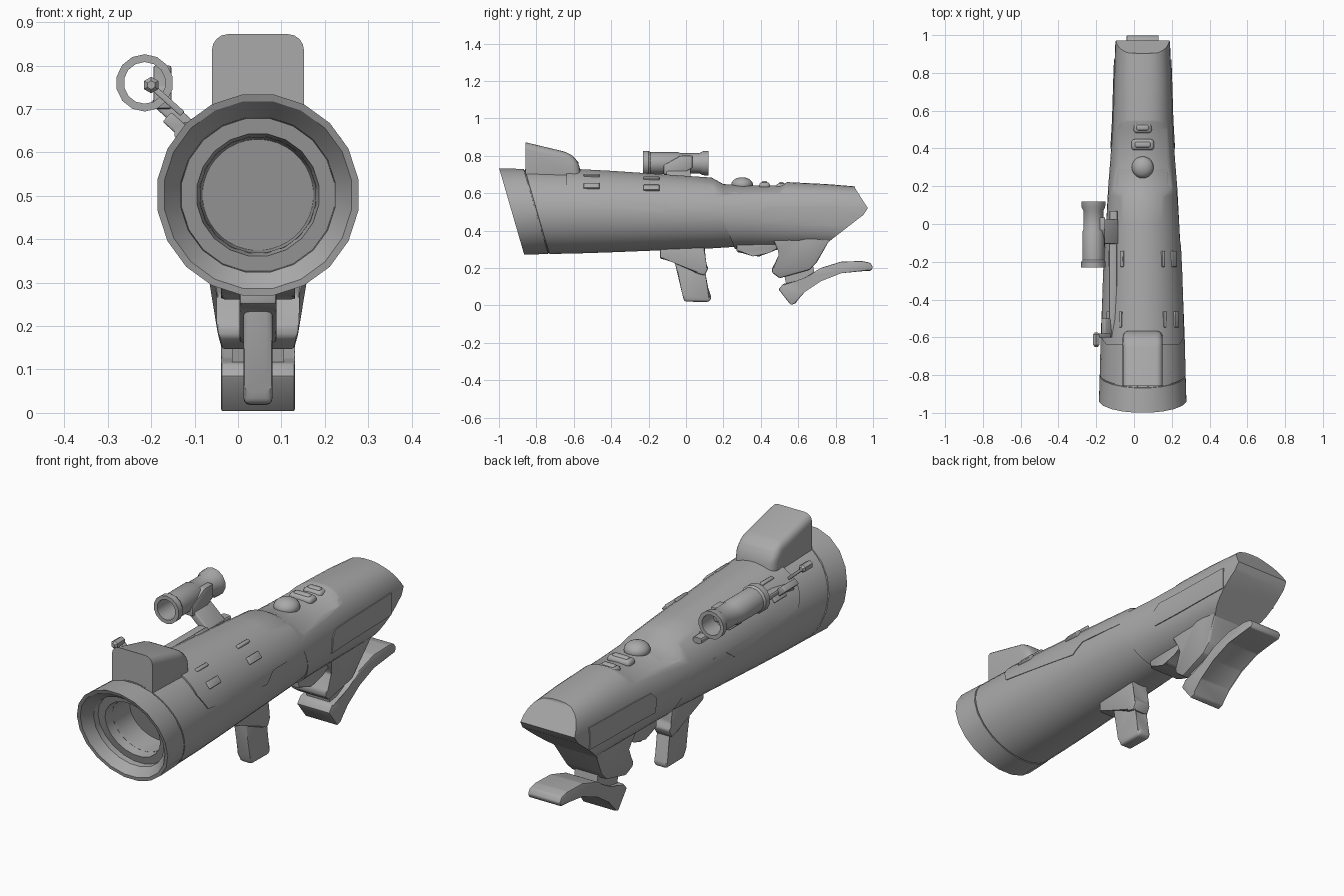
import bpy, bmesh, math
from mathutils import Matrix, Vector

if "Cube" in bpy.data.objects:
    bpy.data.objects.remove(bpy.data.objects["Cube"])

CX = 0.046                      # tube axis x
grey = bpy.data.materials.new("grey")
grey.diffuse_color = (0.40, 0.40, 0.40, 1)
grey.use_nodes = True
grey.node_tree.nodes["Principled BSDF"].inputs["Base Color"].default_value = grey.diffuse_color


def finish(name, bm):
    bmesh.ops.recalc_face_normals(bm, faces=bm.faces)
    me = bpy.data.meshes.new(name)
    bm.to_mesh(me)
    bm.free()
    ob = bpy.data.objects.new(name, me)
    me.materials.append(grey)
    bpy.context.collection.objects.link(ob)
    return ob


def loft(name, secs, n=40, wrap=False):
    """Rings along y; section = (y, cx, cz, rx, rz, power, shear)."""
    bm = bmesh.new()
    rings = []
    for y, cx, cz, rx, rz, p, sh in secs:
        ring = []
        for i in range(n):
            a = 2 * math.pi * (i + 0.5) / n
            c, s = math.cos(a), math.sin(a)
            dx = rx * math.copysign(abs(c) ** (2 / p), c)
            dz = rz * math.copysign(abs(s) ** (2 / p), s)
            ring.append(bm.verts.new((cx + dx, y - sh * dz, cz + dz)))
        rings.append(ring)
    pairs = list(zip(rings, rings[1:])) + ([(rings[-1], rings[0])] if wrap else [])
    for a, b in pairs:
        for i in range(n):
            j = (i + 1) % n
            bm.faces.new((a[i], a[j], b[j], b[i]))
    if not wrap:
        bm.faces.new(rings[0])
        bm.faces.new(rings[-1])
    return finish(name, bm)


def prism(name, pts, x0, x1, bevel=0.0, segs=2, keep=None):
    """(y, z) outline extruded across x; edges matching keep stay sharp."""
    bm = bmesh.new()
    a = [bm.verts.new((x0, y, z)) for y, z in pts]
    b = [bm.verts.new((x1, y, z)) for y, z in pts]
    bm.faces.new(a)
    bm.faces.new(b)
    for i in range(len(pts)):
        j = (i + 1) % len(pts)
        bm.faces.new((a[i], a[j], b[j], b[i]))
    if bevel:
        edges = [e for e in bm.edges if not (keep and all(keep(v.co) for v in e.verts))]
        bmesh.ops.bevel(bm, geom=edges, offset=bevel, segments=segs, profile=0.5, affect='EDGES')
    return finish(name, bm)


def box(name, loc, size, tilt=0.0, bevel=0.006):
    """Beveled block rotated about y by tilt degrees."""
    bm = bmesh.new()
    bmesh.ops.create_cube(bm, size=1)
    bmesh.ops.scale(bm, vec=size, verts=bm.verts)
    if bevel:
        bmesh.ops.bevel(bm, geom=bm.edges[:], offset=bevel, segments=3, profile=0.5, affect='EDGES')
    bmesh.ops.transform(bm, matrix=Matrix.Translation(loc) @ Matrix.Rotation(math.radians(-tilt), 4, 'Y'),
                        verts=bm.verts)
    return finish(name, bm)


def boolean(ob, cutter, op, remove=True):
    mod = ob.modifiers.new("cut", 'BOOLEAN')
    mod.operation, mod.object, mod.solver = op, cutter, 'EXACT'
    bpy.context.view_layer.objects.active = ob
    bpy.ops.object.modifier_apply(modifier=mod.name)
    if remove:
        bpy.data.objects.remove(cutter)


def hull(name, grow):
    """Full length body skin, grown outwards."""
    rows = [(-0.70, .503, .226, .228, 2), (-0.4, .499, .212, .216, 2), (0.0, .493, .193, .195, 2),
            (0.15, .491, .182, .187, 2), (0.35, .485, .166, .178, 2.1), (0.55, .482, .154, .172, 2.3),
            (0.75, .478, .148, .166, 2.5), (1.02, .470, .138, .152, 2.6)]
    return loft(name, [(y, CX, cz, rx + grow, rz + grow, p, 0) for y, cz, rx, rz, p in rows])


def circ(y, r, sh=0.29, cz=0.502, cx=CX):
    return (y, cx, cz, r, r, 2, sh)


# Muzzle ring with stepped, slanted mouth
loft("muzzle_ring", [circ(-.802, .230), circ(-.932, .234), circ(-.930, .218), circ(-.885, .180),
                     circ(-.855, .178), circ(-.855, .142), circ(-.80, .134)], 20, wrap=True)

# Lower tube with bore
tube = loft("lower_tube", [circ(-.69, .128), circ(-.81, .134), circ(-.81, .222), circ(-.798, .222),
                           circ(-.796, .228), circ(-.6, .223, .1, .5), circ(-.4, .215, 0, .498),
                           circ(0, .194, 0, .493), circ(.15, .186, 0, .491), circ(.29, .174, 0, .488)])

# Raised upper cover running into the tail
cover = hull("upper_cover", 0.005)
boolean(cover, prism("cover_outline", [
    (-.64, .85), (-.64, .63), (-.60, .56), (-.14, .495), (-.08, .54), (.17, .53), (.27, .28),
    (.70, .28), (.75, .33), (.95, .485), (.972, .52), (.905, .625), (.88, .85)], -1, 1), 'INTERSECT')

# Curved control recess cut through the top
bm = bmesh.new()
rows = []
for y, h in ((.125, .69), (.20, .648), (.35, .642), (.50, .640), (.57, .672)):
    xs = [-.2 + .4 * i / 16 for i in range(17)]
    rows.append([bm.verts.new((CX + x, y, h - 2.4 * x * x)) for x in xs] +
                [bm.verts.new((CX + .2, y, .9)), bm.verts.new((CX - .2, y, .9))])
for a, b in zip(rows, rows[1:]):
    for i in range(len(a)):
        j = (i + 1) % len(a)
        bm.faces.new((a[i], a[j], b[j], b[i]))
bm.faces.new(rows[0])
bm.faces.new(rows[-1])
recess = finish("recess_cutter", bm)
boolean(cover, recess, 'DIFFERENCE', remove=False)
boolean(tube, recess, 'DIFFERENCE')

# Flush side panels on the tail
panel = hull("tail_side_panels", 0.009)
boolean(panel, prism("panel_outline", [(.40, .425), (.87, .425), (.87, .53), (.43, .53), (.40, .50)], -1, 1),
        'INTERSECT')

# Controls in the recess
bm = bmesh.new()
bmesh.ops.create_uvsphere(bm, u_segments=20, v_segments=12, radius=1)
bmesh.ops.transform(bm, matrix=Matrix.Translation((CX, .30, .645)) @ Matrix.Diagonal((.058, .058, .04, 1)),
                    verts=bm.verts)
finish("dome_button", bm)
for y, w, top in ((.42, .12, .662), (.51, .096, .656)):
    box("oval_button_base", (CX, y, top - .022), (w, .058, .036), 0, .017)
    box("oval_button_cap", (CX, y, top - .008), (w * .7, .03, .022), 0, .010)

# Hood block above the muzzle
prism("top_hood", [(-.858, .64), (-.858, .872), (-.62, .815), (-.572, .765), (-.555, .64)], CX - .106, CX + .106,
      .036, 4, keep=lambda c: c.y < -.85)

# Surface clips on both flanks
for side in (-1, 1):
    for y, r in ((-.505, .222), (-.185, .207)):
        for ang in (59, 38):
            a = math.radians(ang)
            w = .016 if ang == 59 else .034
            box("surface_clip", (CX + side * r * math.cos(a), y, .499 + r * math.sin(a)), (.022, .085, w),
                ang if side > 0 else 180 - ang, .004)

# Pistol grip and its mount
prism("grip_mount", [(-.14, .33), (-.14, .25), (-.07, .238), (.06, .17), (.10, .16), (.12, .20), (.10, .23),
                     (.10, .33)], CX - .043, CX + .043, .008)
prism("grip", [(-.065, .25), (-.02, .06), (-.01, .02), (.125, .018), (.137, .04), (.09, .17), (.09, .25)],
      CX - .033, CX + .033, .014, 3)

# Under-tail fairing, stock support and neck
prism("under_fairing", [(.265, .40), (.27, .285), (.36, .272), (.39, .258), (.44, .29), (.50, .30), (.55, .40)],
      CX - .085, CX + .085, .01)
support = prism("stock_support", [(.44, .40), (.49, .30), (.505, .27), (.46, .20), (.46, .175), (.50, .145),
                                  (.66, .19), (.70, .23), (.765, .345), (.80, .40), (.70, .42)],
                CX - .095, CX + .095, .008)
for v in support.data.vertices:   # widen into the tail, narrow at the foot
    f = 1 + max(0, v.co.z - .27) * 2.6 - max(0, .19 - v.co.z) * 3
    v.co.x = CX + (v.co.x - CX) * f
prism("stock_neck", [(.52, .19), (.54, .09), (.69, .15), (.68, .21)], CX - .06, CX + .06)

# Curved shoulder rest
prism("shoulder_rest", [(.495, .085), (.56, .002), (.585, .01), (.63, .075), (.72, .135), (.83, .178), (.99, .185),
                        (1.0, .205), (.985, .228), (.94, .237), (.83, .234), (.72, .20), (.64, .15), (.59, .125),
                        (.52, .115)], CX - .085, CX + .085, .006)

# Open sighting tube
SX, SZ = -.215, .760
loft("sight_tube", [circ(y, r, 0, SZ, SX) for y, r in (
    (-.23, .048), (-.23, .066), (-.20, .066), (-.19, .059), (-.04, .059), (-.03, .054), (.07, .054), (.09, .064),
    (.12, .066), (.12, .048))], 14, wrap=True)
prism("sight_collar", [(-.12, .70), (-.03, .70), (.035, .735), (.035, .80), (-.03, .80), (-.12, .75)],
      SX + .02, SX + .062, .006)

# Arm, side rail and front post
box("sight_arm", (-.142, -.04, .683), (.13, .13, .036), -42, .006)
loft("side_rail", [(y, x, z, .022, .014, 4, 0) for y, x, z in (
    (-.60, -.125, .645), (-.50, -.112, .655), (-.30, -.110, .653), (-.12, -.112, .650), (.07, -.108, .640))], 12)
box("post_foot", (-.145, -.55, .665), (.05, .10, .03), -42, .005)
box("post_stem", (-.165, -.59, .722), (.10, .022, .014), -42, .003)
loft("post_bead", [circ(y, r, 0, .755, -.20) for y, r in ((-.65, .010), (-.64, .019), (-.585, .019), (-.575, .010))], 6)

# Smooth shading with sharp edges kept
bpy.ops.object.select_all(action='DESELECT')
for ob in bpy.data.objects:
    ob.select_set(True)
    bpy.context.view_layer.objects.active = ob
bpy.ops.object.shade_smooth_by_angle(angle=math.radians(30))
